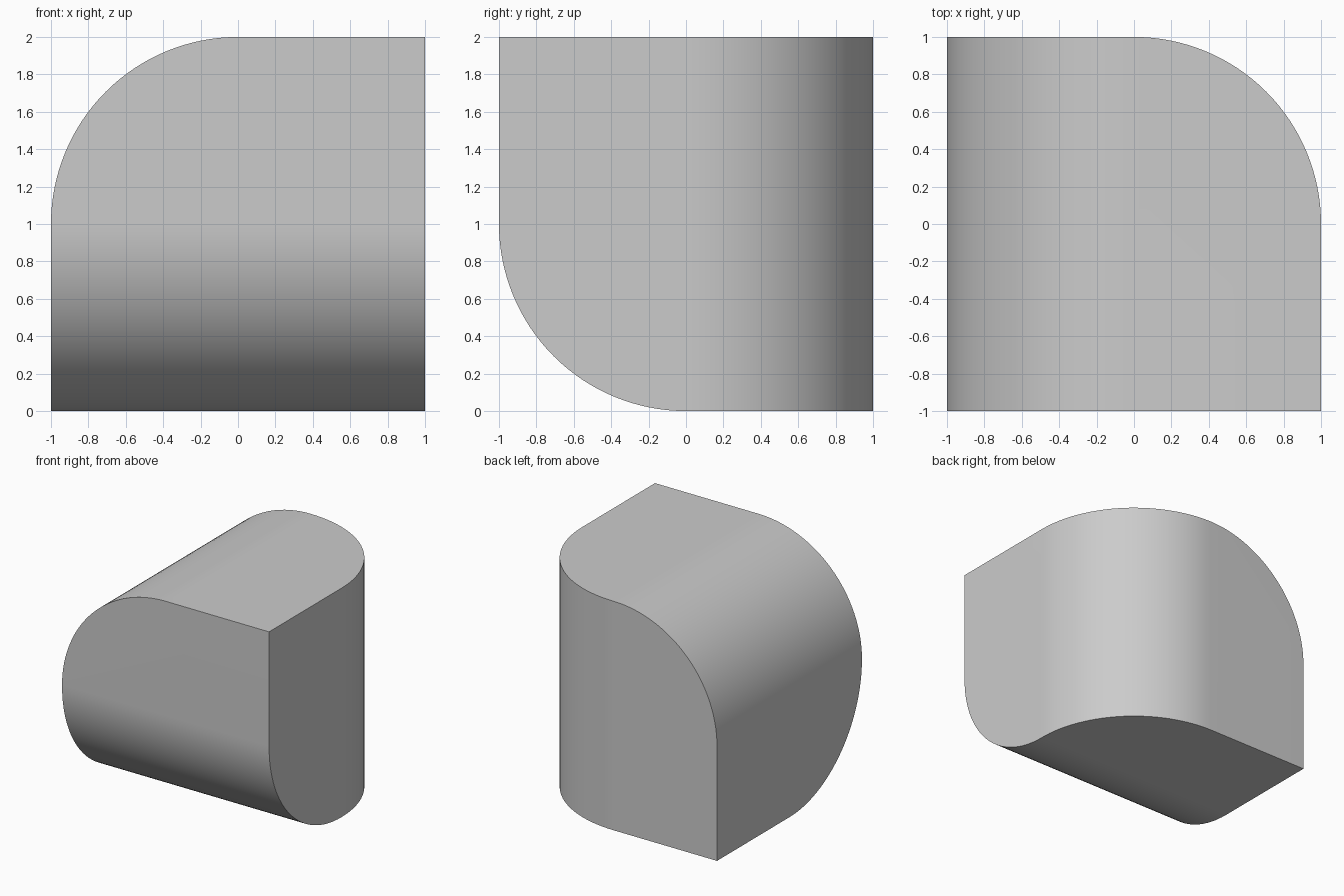
import bpy, bmesh
from mathutils import Vector

if "Cube" in bpy.data.objects:
    bpy.data.objects.remove(bpy.data.objects["Cube"])

# Cube with three mutually skew edges rounded over to the middle of the faces
bm = bmesh.new()
bmesh.ops.create_cube(bm, size=2)
bmesh.ops.translate(bm, verts=bm.verts, vec=(0, 0, 1))

# Midpoints of the rounded edges: top left, bottom front, back right
mids = [Vector((-1, 0, 2)), Vector((0, -1, 0)), Vector((1, 1, 1))]
rounded = [e for e in bm.edges
           if any(((e.verts[0].co + e.verts[1].co) / 2 - m).length < 0.01 for m in mids)]
bmesh.ops.bevel(bm, geom=rounded, offset=1, offset_type='OFFSET', segments=32,
                profile=0.5, affect='EDGES', clamp_overlap=False)

# The fillets meet at edge midpoints, so weld them there
bmesh.ops.remove_doubles(bm, verts=bm.verts, dist=0.0005)
bmesh.ops.dissolve_degenerate(bm, edges=bm.edges, dist=0.0005)
bmesh.ops.recalc_face_normals(bm, faces=bm.faces)

mesh = bpy.data.meshes.new("rounded_block")
bm.to_mesh(mesh)
bm.free()
block = bpy.data.objects.new("rounded_block", mesh)
bpy.context.collection.objects.link(block)

# Smooth fillets, crisp remaining edges
bpy.context.view_layer.objects.active = block
block.select_set(True)
bpy.ops.object.shade_smooth_by_angle(angle=0.35)
